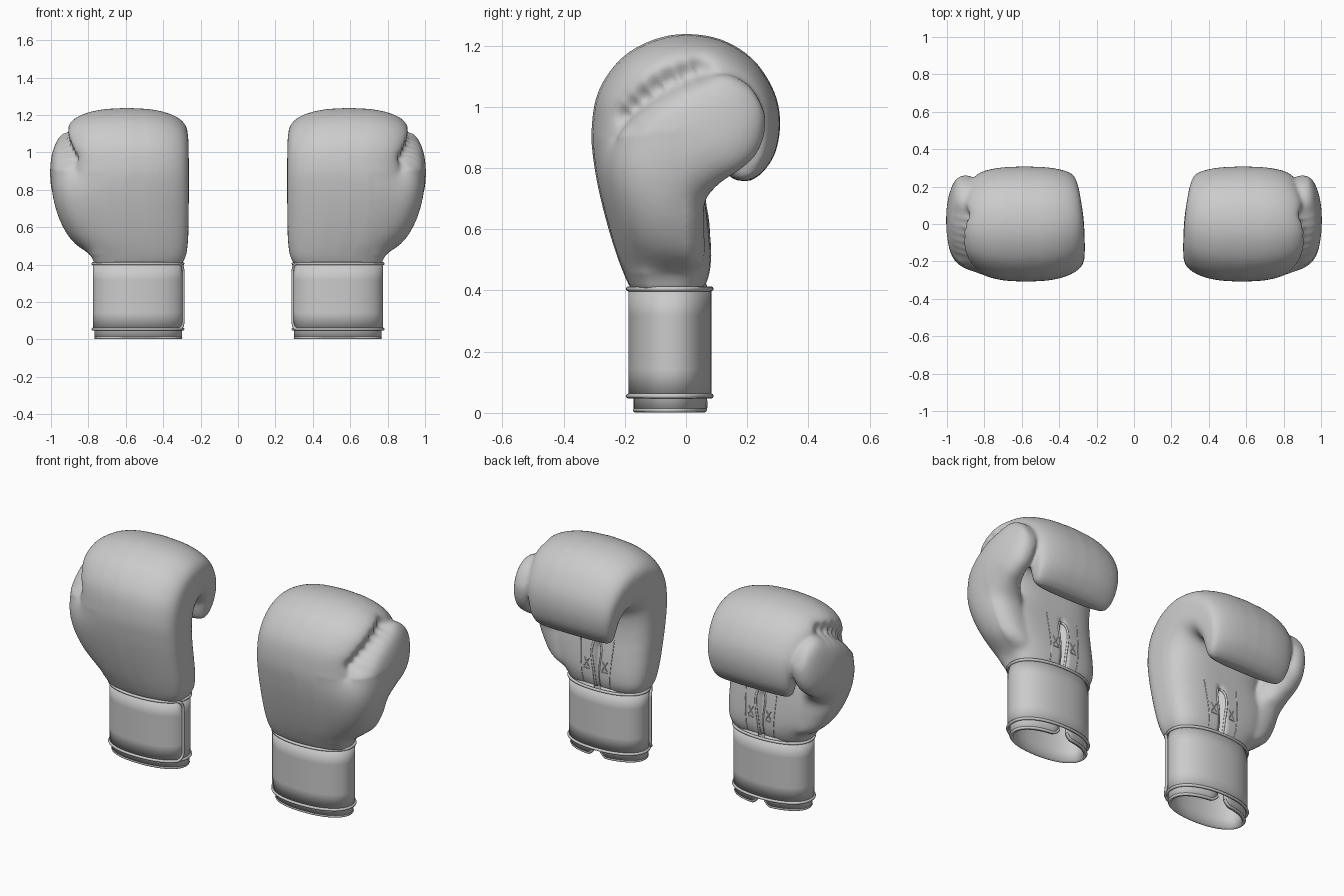
import bpy, bmesh, math
from mathutils import Vector
from mathutils.bvhtree import BVHTree

if "Cube" in bpy.data.objects:
    bpy.data.objects.remove(bpy.data.objects["Cube"])

CX, CY = 0.533, -0.051      # wrist centre of the glove on the +x side


def spow(v, p):
    return math.copysign(abs(v) ** p, v)


def smooth_rows(rows, steps=4):
    """Catmull-Rom interpolation between profile rows."""
    out = []
    for i in range(len(rows) - 1):
        p = [rows[max(i - 1, 0)], rows[i], rows[i + 1], rows[min(i + 2, len(rows) - 1)]]
        for s in range(steps):
            t = s / steps
            out.append([0.5 * (2 * b + (c - a) * t + (2 * a - 5 * b + 4 * c - d) * t * t
                               + (3 * b - a - 3 * c + d) * t ** 3) for a, b, c, d in zip(*p)])
    return out + [rows[-1]]


def loft(bm, rows, n_out, n_in, bow, seg=64):
    """Closed skin; row = outer y, z, inner y, z, x min, x max."""
    rings = []
    for oy, oz, iy, iz, x0, x1 in smooth_rows(rows):
        ring = []
        for k in range(seg):
            a = 2 * math.pi * k / seg
            n = n_out if math.sin(a) > 0 else n_in
            u, v = spow(math.cos(a), 2 / n), spow(math.sin(a), 2 / n)
            if v > 0:
                v *= 1 - bow * u * u        # arched outer face
            ring.append(bm.verts.new(((x0 + x1) / 2 + (x1 - x0) / 2 * u,
                                      (oy + iy) / 2 + (oy - iy) / 2 * v,
                                      (oz + iz) / 2 + (oz - iz) / 2 * v)))
        rings.append(ring)
    for r, q in zip(rings, rings[1:]):
        for k in range(seg):
            m = (k + 1) % seg
            bm.faces.new((r[k], r[m], q[m], q[k]))
    bm.faces.new(rings[0])
    bm.faces.new(rings[-1])


def make(name, bm):
    bmesh.ops.recalc_face_normals(bm, faces=bm.faces)
    me = bpy.data.meshes.new(name)
    bm.to_mesh(me)
    bm.free()
    ob = bpy.data.objects.new(name, me)
    bpy.context.collection.objects.link(ob)
    return ob


def wrist(deg, a, b, z):
    """Point on the oval wrist outline."""
    t = math.radians(deg)
    return Vector((CX + a * spow(math.cos(t), 2 / 2.2), CY + b * spow(math.sin(t), 2 / 2.2), z))


def tube(name, pts, r):
    """Round cord along points, made for both gloves."""
    for side, s in (("right", 1), ("left", -1)):
        cu = bpy.data.curves.new(name, 'CURVE')
        cu.dimensions = '3D'
        cu.bevel_depth, cu.bevel_resolution = r, 2
        cu.use_fill_caps = True
        sp = cu.splines.new('POLY')
        sp.points.add(len(pts) - 1)
        for q, p in zip(sp.points, pts):
            q.co = (s * p[0], p[1], p[2], 1)
        sp.use_smooth = True
        bpy.context.collection.objects.link(bpy.data.objects.new(f"{name}_{side}", cu))


def strip(name, cols, thick):
    """Sheet through columns of points, thickened and mirrored."""
    bm = bmesh.new()
    vs = [[bm.verts.new(p) for p in c] for c in cols]
    for c, d in zip(vs, vs[1:]):
        for j in range(len(c) - 1):
            bm.faces.new((c[j], d[j], d[j + 1], c[j + 1]))
    me = bpy.data.meshes.new(name)
    bm.to_mesh(me)
    bm.free()
    ob = bpy.data.objects.new(name, me)
    bpy.context.collection.objects.link(ob)
    so = ob.modifiers.new("thickness", 'SOLIDIFY')
    so.thickness, so.offset = thick, -1
    ob.modifiers.new("mirror", 'MIRROR').use_mirror_merge = False
    bpy.context.view_layer.objects.active = ob
    ob.select_set(True)
    bpy.ops.object.shade_smooth_by_angle(angle=math.radians(40))
    ob.select_set(False)


# padded fist, curling from the wrist over the knuckles to the finger tips
FIST = [(-.178, .40, .055, .40, .302, .765), (-.202, .45, .075, .45, .278, .79),
        (-.235, .54, .08, .52, .267, .86), (-.272, .67, .072, .62, .264, .912),
        (-.299, .80, .062, .70, .263, .925), (-.309, .92, .055, .78, .263, .885),
        (-.287, 1.05, .06, .84, .263, .90), (-.212, 1.158, .075, .875, .264, .922),
        (-.11, 1.218, .09, .89, .267, .925), (0, 1.238, .10, .89, .272, .915),
        (.12, 1.218, .115, .88, .282, .90), (.222, 1.152, .12, .86, .293, .88),
        (.288, 1.05, .125, .84, .306, .865), (.308, .95, .125, .82, .316, .85),
        (.292, .85, .13, .795, .33, .84), (.25, .785, .145, .77, .345, .825),
        (.21, .758, .17, .758, .37, .80)]
# thumb rising from the heel of the hand
THUMB = [(-.14, .44, .03, .44, .60, .765), (-.20, .55, .06, .50, .62, .89),
         (-.245, .70, .06, .60, .66, .962), (-.25, .84, .062, .69, .72, .992),
         (-.18, .96, .11, .75, .80, 1.003), (-.06, 1.045, .17, .79, .835, 1.003),
         (.04, 1.09, .222, .835, .84, .99), (.13, 1.106, .25, .89, .845, .97),
         (.20, 1.075, .26, .95, .855, .945), (.235, 1.03, .255, .985, .875, .925)]
bm = bmesh.new()
loft(bm, FIST, 4.3, 3, 0.26)
loft(bm, THUMB, 2.3, 2.3, 0)
raw = make("hand_source", bm)
rm = raw.modifiers.new("fuse", 'REMESH')
rm.mode, rm.voxel_size, rm.use_smooth_shade = 'VOXEL', 0.011, True
sm = raw.modifiers.new("soften", 'SMOOTH')
sm.factor, sm.iterations = 0.5, 5
hand_mesh = bpy.data.meshes.new_from_object(
    raw.evaluated_get(bpy.context.evaluated_depsgraph_get()))
bpy.data.objects.remove(raw)

# blend the thumb root into the back of the hand
bm = bmesh.new()
bm.from_mesh(hand_mesh)
root = [v for v in bm.verts if v.co.x > 0.7 and v.co.y < 0 and 0.46 < v.co.z < 0.92 + v.co.y * 0.1]
for _ in range(70):
    bmesh.ops.smooth_vert(bm, verts=root, factor=0.5, use_axis_x=True, use_axis_y=True,
                          use_axis_z=True)
bm.to_mesh(hand_mesh)
bm.free()

# fold above the thumb and palm slit pressed into the padding
FOLD = [(-.19, .97), (-.16, 1.0), (-.13, 1.03), (-.09, 1.06), (-.05, 1.085), (0, 1.105), (.04, 1.12)]
for v in hand_mesh.vertices:
    if v.co.x > 0.78 and v.co.z > 0.85:
        d = min(math.hypot(v.co.y - y, v.co.z - z) for y, z in FOLD)
        v.co.x -= 0.035 * math.exp(-(d / 0.04) ** 2)
    if -0.02 < v.co.y < 0.11 and v.co.z < 0.74:
        fade = min(1, max(0, (0.72 - v.co.z) / 0.08))
        v.co.y -= 0.04 * fade * math.exp(-((v.co.x - CX) / 0.016) ** 2)
for p in hand_mesh.polygons:
    p.use_smooth = True
hand = bpy.data.objects.new("padded_hand", hand_mesh)
bpy.context.collection.objects.link(hand)
hand.modifiers.new("mirror", 'MIRROR').use_mirror_merge = False
tree = BVHTree.FromPolygons([v.co.copy() for v in hand_mesh.vertices],
                            [tuple(p.vertices) for p in hand_mesh.polygons])


def on_palm(dx, z):
    hit = tree.ray_cast(Vector((CX + dx, 0.125, z)), Vector((0, -1, 0)))[0]
    return hit or Vector((CX + dx, 0.06, z))


# edging of the palm opening, panel seams and crossed lacing
drop = [(.018, .41), (.018, .48), (.022, .54), (.03, .60), (.03, .645), (.018, .68)]
outline = smooth_rows(drop + [(0, .69)] + [(-x, z) for x, z in reversed(drop)], 3)
tube("palm_opening_edge", [on_palm(x, z) for x, z in outline], 0.006)
for s in (1, -1):
    tube("palm_seam", [on_palm(s * (0.085 + 0.02 * i / 12), 0.42 + 0.024 * i)
                       for i in range(13)], 0.0025)
    for d in (1, -1):
        tube("lacing", [on_palm(s * (0.058 + 0.016 * d * t), 0.55 + 0.025 * t)
                        for t in (-1, -.5, 0, .5, 1)], 0.003)
    tube("lacing_bar", [on_palm(s * (0.058 + 0.018 * t), 0.515) for t in (-1, 0, 1)], 0.003)

# hollow wrist lining, split on the palm side with rounded corners
cols = []
for i in range(97):
    deg = 95 + 350 * i / 96
    edge = min(deg - 95, 445 - deg)
    low = 0.004 + 0.03 * max(0, 1 - edge / 9) ** 2
    cols.append([wrist(deg, 0.234, 0.12, low + (0.42 - low) * j / 6) for j in range(7)])
strip("wrist_lining", cols, 0.018)
hem = [wrist(95 + 350 * i / 96, 0.228, 0.114, 0.009 + 0.03 * max(0, 1 - min(i, 96 - i) / 2.5) ** 2)
       for i in range(97)]
tube("lining_hem", hem, 0.008)

# wrist strap, spiralling out to a rounded tab on the little-finger side
Z0, Z1, R = 0.055, 0.405, 0.05
START, SWEEP, N = 194, 372, 150


def strap_point(t, z):
    grow = 0.008 * (1 - t)
    return wrist(START + SWEEP * t, 0.238 + grow, 0.131 + grow, z)


def inset(t):
    d = R - min(R, t * 1.2)      # arc length measured from the tab end
    return R - math.sqrt(max(0, R * R - d * d))


params = [(i / N) ** 1.5 * 0.1 for i in range(N // 3)]
params += [params[-1] + (1 - params[-1]) * i / N for i in range(1, N + 1)]
strip("wrist_strap", [[strap_point(t, Z0 + inset(t) + (Z1 - Z0 - 2 * inset(t)) * j / 4)
                       for j in range(5)] for t in params], 0.008)

# piping along the strap edges and around the tab
piping = [strap_point(t, Z1 - inset(t)) for t in reversed(params)]
piping += [strap_point(t, Z0 + inset(t)) for t in params]
tube("strap_piping", piping, 0.008)
